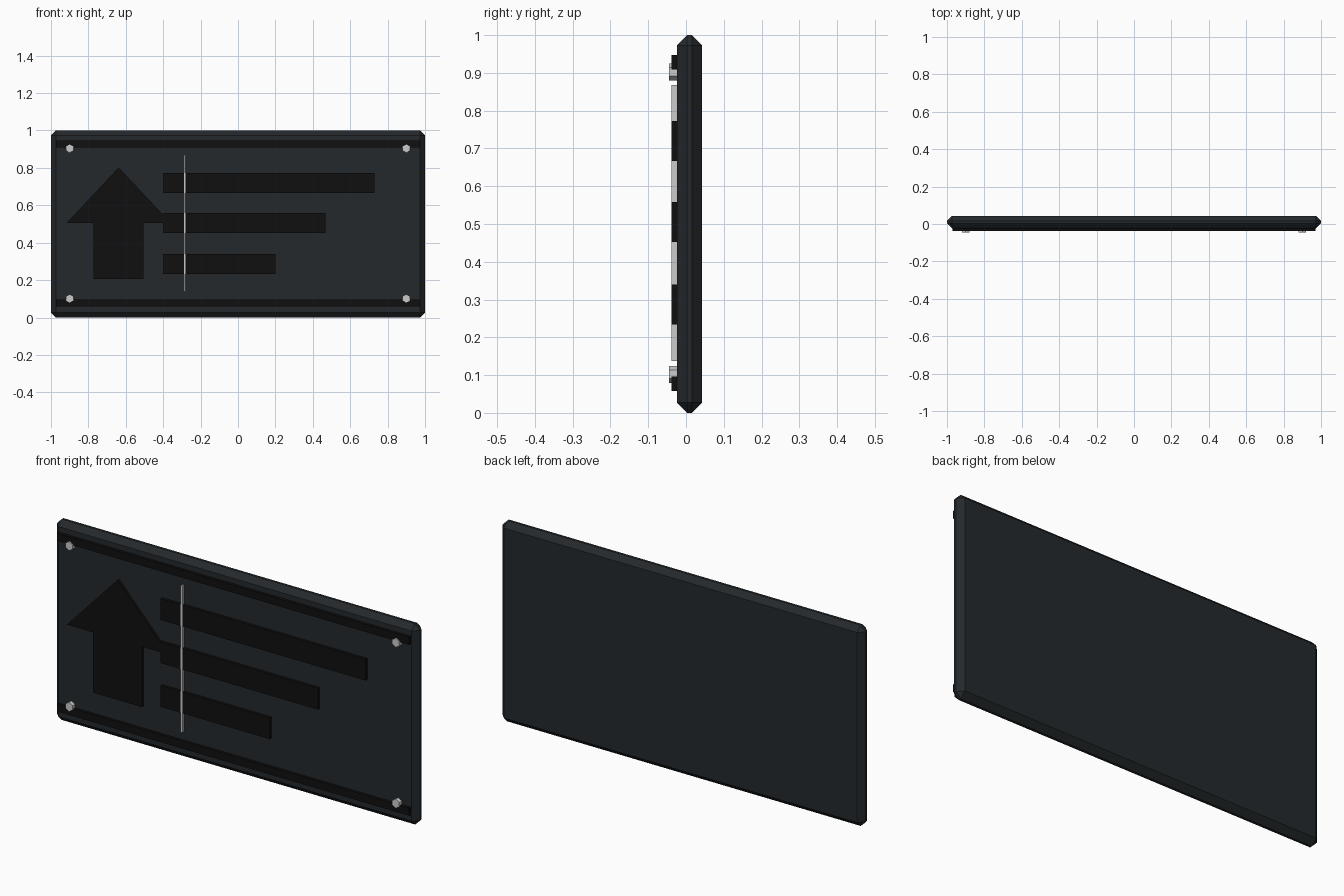
import bpy, bmesh
from math import pi

if "Cube" in bpy.data.objects:
    bpy.data.objects.remove(bpy.data.objects["Cube"])


def material(name, rgb):
    m = bpy.data.materials.new(name)
    m.diffuse_color = (*rgb, 1)
    m.use_nodes = True
    m.node_tree.nodes["Principled BSDF"].inputs["Base Color"].default_value = m.diffuse_color
    return m


PANEL = material("dark_panel", (0.018, 0.022, 0.025))
BLACK = material("black", (0.005, 0.005, 0.005))
METAL = material("light_metal", (0.65, 0.65, 0.65))
FACE = -0.024      # y of the panel's front face
RAISED = -0.038    # y of the raised sign parts


def prism(name, outline, y0, y1, mat):
    """Extrude an x-z outline from y0 back to y1."""
    bm = bmesh.new()
    face = bm.faces.new([bm.verts.new((x, y0, z)) for x, z in outline])
    out = bmesh.ops.extrude_face_region(bm, geom=[face])
    verts = [g for g in out["geom"] if isinstance(g, bmesh.types.BMVert)]
    bmesh.ops.translate(bm, vec=(0, y1 - y0, 0), verts=verts)
    bmesh.ops.recalc_face_normals(bm, faces=bm.faces)
    mesh = bpy.data.meshes.new(name)
    bm.to_mesh(mesh)
    bm.free()
    mesh.materials.append(mat)
    ob = bpy.data.objects.new(name, mesh)
    bpy.context.collection.objects.link(ob)
    return ob


def slab(name, x0, x1, z0, z1, y0, y1, mat):
    return prism(name, [(x0, z0), (x1, z0), (x1, z1), (x0, z1)], y0, y1, mat)


# Chamfered backing panel
panel = slab("sign_panel", -1, 1, 0, 1, FACE, 0.043, PANEL)
bevel = panel.modifiers.new("chamfer", "BEVEL")
bevel.width = 0.027
bevel.segments = 1

# Horizontal border strips
for label, z in (("bottom", 0.077), ("top", 0.928)):
    slab(f"{label}_strip", -0.97, 0.97, z - 0.019, z + 0.019, RAISED, FACE + 0.004, BLACK)

# Upward arrow
cx = -0.638
half = [(0.134, 0.205), (0.134, 0.505), (0.279, 0.505)]
arrow = [(cx + x, z) for x, z in half] + [(cx, 0.802)]
arrow += [(cx - x, z) for x, z in reversed(half)]
prism("arrow", arrow, RAISED + 0.0005, FACE + 0.004, BLACK)

# Three message bars of decreasing length
for i, (x1, z) in enumerate(((0.73, 0.72), (0.467, 0.505), (0.2, 0.287))):
    slab(f"message_bar_{i + 1}", -0.4, x1, z - 0.053, z + 0.053, RAISED, FACE + 0.004, BLACK)

# Thin vertical divider
slab("divider", -0.289, -0.28, 0.138, 0.868, RAISED - 0.0002, FACE + 0.004, METAL)

# Hexagonal corner bolts
for x in (-0.9, 0.9):
    for z in (0.102, 0.903):
        bpy.ops.mesh.primitive_cylinder_add(
            vertices=6, radius=0.0225, depth=0.025,
            location=(x, -0.032, z), rotation=(pi / 2, 0, 0))
        bolt = bpy.context.object
        bolt.name = "corner_bolt"
        bolt.data.materials.append(METAL)
